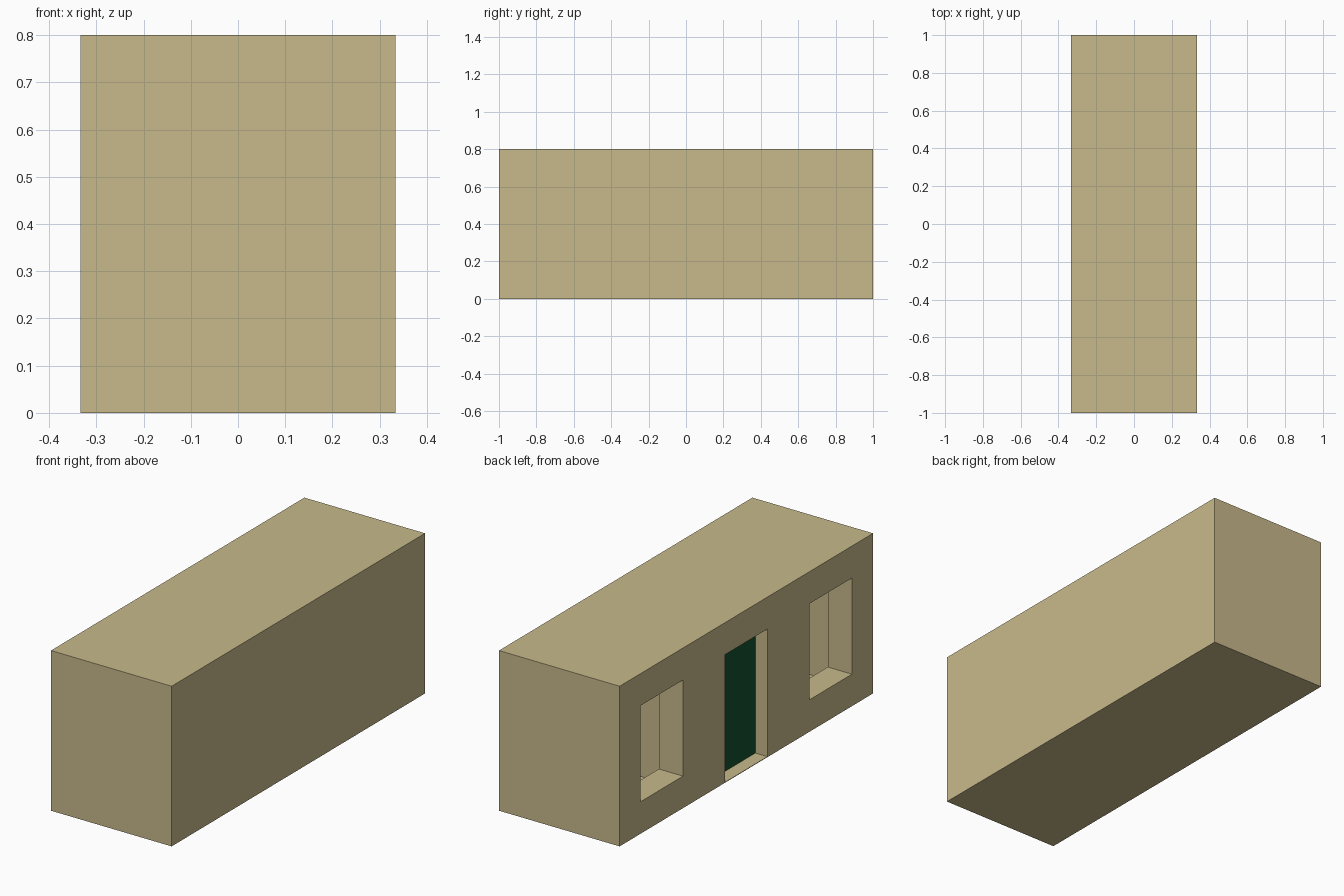
import bpy
import bmesh
from mathutils import Matrix, Vector

if "Cube" in bpy.data.objects:
    bpy.data.objects.remove(bpy.data.objects["Cube"], do_unlink=True)

HALF_WIDTH, HEIGHT = 1 / 3, 0.8
BAY = 2 / 3             # three equal bays along y
SKIN = 0.003            # thin shell and partitions
WALL = 0.133            # thick facade wall
OPENING = 1 / 6         # half width of doors and windows
HEAD, SILL = 0.64, 0.16


def make_material(name, colour):
    mat = bpy.data.materials.new(name)
    mat.use_nodes = True
    mat.diffuse_color = colour
    mat.node_tree.nodes["Principled BSDF"].inputs["Base Color"].default_value = colour
    return mat


def box(name, low, high, mat):
    low, high = Vector(low), Vector(high)
    bm = bmesh.new()
    place = Matrix.Translation((low + high) / 2) @ Matrix.Diagonal((*(high - low), 1))
    bmesh.ops.create_cube(bm, size=1, matrix=place)
    mesh = bpy.data.meshes.new(name)
    bm.to_mesh(mesh)
    bm.free()
    mesh.materials.append(mat)
    obj = bpy.data.objects.new(name, mesh)
    bpy.context.collection.objects.link(obj)
    return obj


def carve(target, cutters):
    for cutter in cutters:
        cutter.hide_render = True
        mod = target.modifiers.new("carve", 'BOOLEAN')
        mod.operation, mod.solver, mod.object = 'DIFFERENCE', 'EXACT', cutter
    graph = bpy.context.evaluated_depsgraph_get()
    mesh = bpy.data.meshes.new_from_object(target.evaluated_get(graph))
    target.modifiers.clear()
    target.data = mesh
    for cutter in cutters:
        bpy.data.objects.remove(cutter, do_unlink=True)


sand = make_material("sand plaster", (0.58, 0.49, 0.26, 1))
green = make_material("dark green paint", (0.006, 0.08, 0.026, 1))

# Building block with three hollow rooms and their facade openings
building = box("building", (-HALF_WIDTH, -1, 0), (HALF_WIDTH, 1, HEIGHT), sand)
inner = -HALF_WIDTH + WALL
cutters = []
for bay in (-1, 0, 1):
    y = bay * BAY
    reach = BAY / 2 - SKIN
    cutters.append(box("room_cutter", (inner, y - reach, SKIN),
                       (HALF_WIDTH - SKIN, y + reach, HEIGHT - SKIN), sand))
    bottom = SILL if bay else SKIN
    cutters.append(box("opening_cutter", (-HALF_WIDTH - 0.1, y - OPENING, bottom),
                       (inner + 0.05, y + OPENING, HEAD), sand))
carve(building, cutters)

# Door panel set halfway into the wall
door_x = -HALF_WIDTH + WALL / 2
box("door", (door_x, -OPENING, SKIN), (door_x + 0.006, OPENING, HEAD), green)
